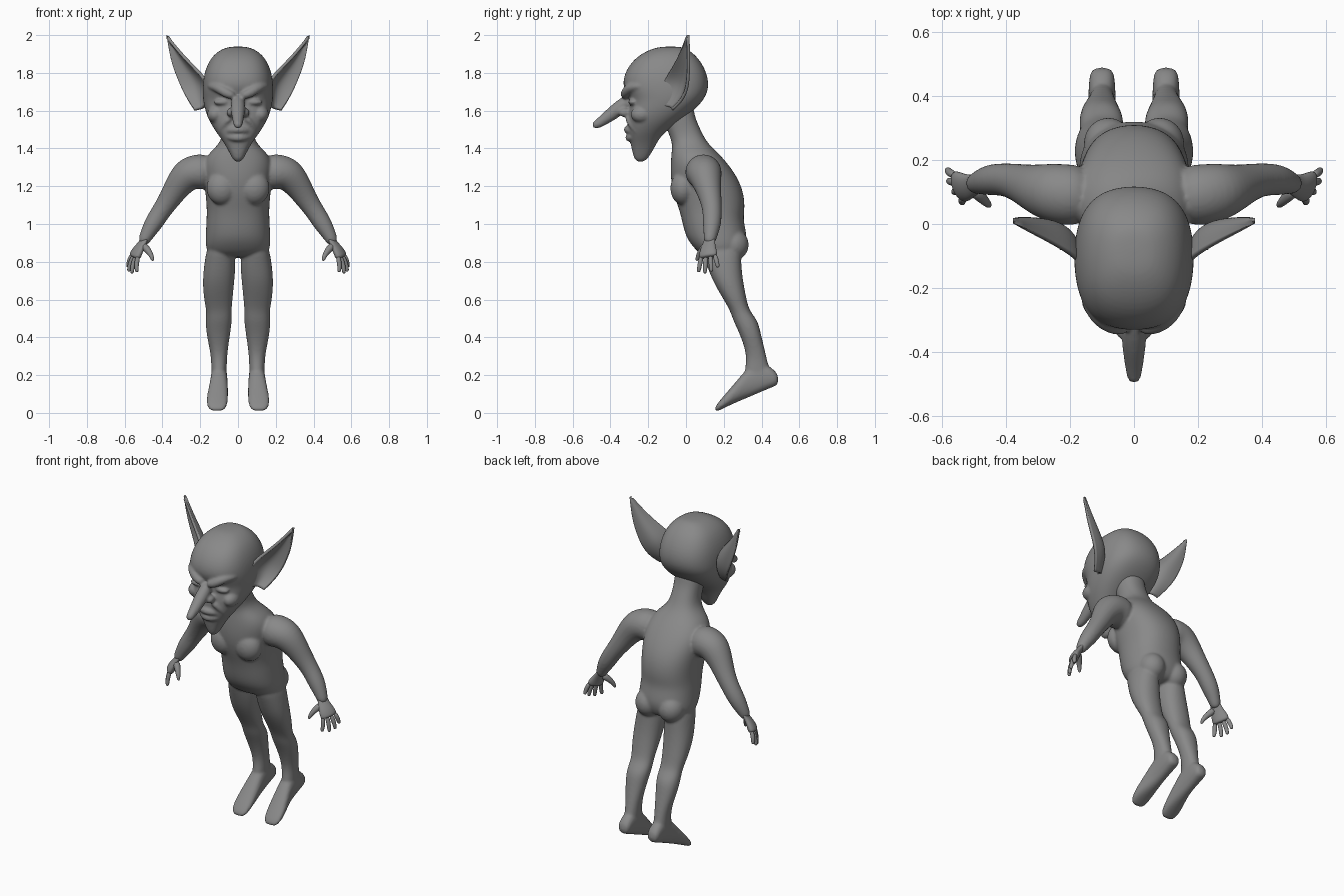
import bpy
import bmesh
from math import cos, sin, pi, copysign
from mathutils import Vector, Matrix

cube = bpy.data.objects.get("Cube")
if cube:
    bpy.data.objects.remove(cube)

skin = bpy.data.materials.new("grey_skin")
skin.use_nodes = True
skin.diffuse_color = (0.25, 0.25, 0.25, 1)
skin.node_tree.nodes["Principled BSDF"].inputs["Base Color"].default_value = skin.diffuse_color

SIDES = 16
X, Y, Z = Vector((1, 0, 0)), Vector((0, 1, 0)), Vector((0, 0, 1))


def loft(bm, rings, power=2.0):
    """Bridge superelliptic rings given as (centre, half axis, half axis)."""
    def bend(c):
        return copysign(abs(c) ** (2 / power), c) * 1.03
    loops = []
    for c, u, v in rings:
        angles = [2 * pi * i / SIDES for i in range(SIDES)]
        loops.append([bm.verts.new(c + u * bend(cos(a)) + v * bend(sin(a))) for a in angles])
    for a, b in zip(loops, loops[1:]):
        for i in range(SIDES):
            j = (i + 1) % SIDES
            bm.faces.new((a[i], a[j], b[j], b[i]))
    bm.faces.new(loops[0])
    bm.faces.new(loops[-1])


def stack(bm, rows, power=2.0):
    """Horizontal rings from rows of z, front, back, x low, x high."""
    loft(bm, [(Vector(((l + r) / 2, (f + b) / 2, z)), X * (r - l) / 2, Y * (b - f) / 2)
              for z, f, b, l, r in rows], power)


def tube(bm, path, sizes, ref=Y, flat=1.0):
    """Rings along a path; flat scales the axis across ref."""
    pts = [Vector(p) for p in path]
    rings = []
    for i, (p, s) in enumerate(zip(pts, sizes)):
        t = (pts[min(i + 1, len(pts) - 1)] - pts[max(i - 1, 0)]).normalized()
        u = t.cross(ref).normalized()
        rings.append((p, u * s * flat, t.cross(u) * s))
    loft(bm, rings)


def blob(bm, centre, radii):
    m = Matrix.Translation(centre) @ Matrix.Diagonal((*radii, 1))
    bmesh.ops.create_uvsphere(bm, u_segments=16, v_segments=10, radius=1, matrix=m)


def flip(points, side):
    return [(x * side, y, z) for x, y, z in points]


def finish(bm, name, voxel=0, thickness=0):
    bmesh.ops.recalc_face_normals(bm, faces=bm.faces)
    mesh = bpy.data.meshes.new(name)
    bm.to_mesh(mesh)
    bm.free()
    mesh.materials.append(skin)
    for p in mesh.polygons:
        p.use_smooth = True
    ob = bpy.data.objects.new(name, mesh)
    bpy.context.collection.objects.link(ob)
    sub = ob.modifiers.new("round", 'SUBSURF')
    sub.levels = sub.render_levels = 2
    sub.boundary_smooth = 'PRESERVE_CORNERS'
    if voxel:
        mod = ob.modifiers.new("fuse", 'REMESH')
        mod.mode = 'VOXEL'
        mod.voxel_size = voxel
        mod.use_smooth_shade = True
        mod = ob.modifiers.new("blend", 'SMOOTH')
        mod.factor = 0.5
        mod.iterations = 6
    if thickness:
        mod = ob.modifiers.new("thickness", 'SOLIDIFY')
        mod.thickness = thickness
        mod.offset = 0
    return ob


# Body: torso and neck
body = bmesh.new()
torso = [(.82, .1, .28, .14), (.87, .045, .31, .17), (.93, 0, .325, .17), (1.02, -.02, .3, .165),
         (1.08, -.035, .31, .163), (1.16, -.065, .305, .17), (1.24, -.08, .275, .18),
         (1.32, -.08, .22, .185), (1.38, -.075, .165, .15), (1.43, -.07, .11, .09),
         (1.5, -.1, .075, .078), (1.58, -.13, .04, .085), (1.65, -.15, .04, .08)]
stack(body, [(z, f, b, -w, w) for z, f, b, w in torso], 2.3)

leg = [(.92, .06, .29, .03, .155), (.8, .105, .29, .012, .177), (.7, .14, .3, .02, .187),
       (.6, .2, .32, .03, .18), (.54, .235, .335, .035, .166), (.49, .25, .38, .032, .17),
       (.42, .285, .395, .042, .168), (.32, .32, .42, .057, .145), (.25, .318, .435, .06, .14),
       (.17, .3, .46, .062, .142)]
# Foot rows: y, sole, top, centre x, half width
foot = [(.49, .15, .2, .1, .03), (.46, .138, .235, .1, .04), (.4, .113, .27, .1, .042),
        (.33, .083, .245, .1, .044), (.27, .058, .17, .105, .052), (.2, .026, .09, .112, .058),
        (.15, .0, .03, .11, .045)]
arm = [(.14, .09, 1.27), (.21, .09, 1.28), (.27, .1, 1.265), (.32, .115, 1.2), (.36, .13, 1.135),
       (.405, .14, 1.07), (.45, .138, 1), (.485, .13, .94), (.508, .122, .89)]
arm_size = (.09, .096, .09, .07, .058, .05, .049, .036, .027)
for s in (1, -1):
    stack(body, [(z, f, b, l * s, r * s) for z, f, b, l, r in leg], 2.2)
    loft(body, [(Vector((x * s, y, (a + b) / 2)), X * w, Z * (b - a) / 2)
                for y, a, b, x, w in foot], 2.4)
    tube(body, flip(arm, s), arm_size)
    blob(body, (.085 * s, -.015, 1.19), (.085, .07, .09))   # chest muscle
    blob(body, (.08 * s, .25, .89), (.08, .085, .085))      # buttock
finish(body, "body", voxel=.008)

# Head: skull, jaw and pointed chin
head = bmesh.new()
skull = [(1.94, -.13, -.03, .04), (1.925, -.19, .01, .09), (1.88, -.27, .065, .145),
         (1.8, -.325, .11, .178), (1.72, -.335, .12, .186), (1.66, -.29, .095, .184),
         (1.6, -.305, .04, .172), (1.54, -.31, -.04, .148), (1.48, -.305, -.12, .11),
         (1.44, -.295, -.15, .08), (1.39, -.285, -.175, .05), (1.325, -.27, -.215, .02)]
stack(head, [(z, f, b, -w, w) for z, f, b, w in skull], 2.5)

# Long drooping nose
tube(head, [(0, -.28, 1.675), (0, -.34, 1.625), (0, -.39, 1.585), (0, -.44, 1.548),
            (0, -.475, 1.525), (0, -.495, 1.518)], (.03, .038, .036, .028, .023, .014), X)
for s in (1, -1):
    blob(head, (.036 * s, -.325, 1.59), (.025, .035, .024))   # nostril
    blob(head, (.085 * s, -.28, 1.645), (.045, .027, .018))   # eyelid
    blob(head, (.12 * s, -.235, 1.58), (.045, .06, .045))     # cheekbone
    tube(head, flip([(.015, -.325, 1.675), (.06, -.325, 1.69), (.115, -.295, 1.73),
                     (.16, -.225, 1.73)], s), (.018, .026, .026, .015), Z)   # slanted brow
    tube(head, flip([(.035, -.315, 1.57), (.075, -.295, 1.53), (.1, -.255, 1.48)], s),
         (.014, .016, .01), Z)                                               # cheek fold


def lip(z, drop, front, size):
    half = [(.045, front + .02, z - drop / 3), (.085, front + .07, z - drop)]
    path = flip(half[::-1], -1) + [(0, front, z)] + half
    tube(head, path, (size * .5, size, size * 1.1, size, size * .5), Z)


lip(1.502, .018, -.318, .018)
lip(1.455, -.012, -.31, .018)
finish(head, "head", voxel=.007)

# Ears: dished sheets between an inner and an outer edge
inner = [(.17, -.11, 1.625), (.165, -.13, 1.68), (.165, -.12, 1.75), (.2, -.09, 1.8),
         (.28, -.045, 1.875), (.372, 0, 1.985)]
outer = [(.23, -.075, 1.605), (.262, -.025, 1.65), (.295, .005, 1.71), (.325, .012, 1.78),
         (.358, .015, 1.87), (.378, .01, 2)]
# Hands: palm spread along a slanted direction, then digits
spread = Vector((.4, .9, .1)).normalized()
knuckles = Vector((.545, .117, .835))
tips = [(.535, .066, .745), (.562, .1, .738), (.579, .135, .748), (.582, .17, .77)]
for side, s in (("left", 1), ("right", -1)):
    ear = bmesh.new()
    steps = 6
    grid = []
    for a, b in zip(flip(inner, s), flip(outer, s)):
        a, b = Vector(a), Vector(b)
        dish = Vector((-s, 1.3, 0)) * (b - a).length * .16
        grid.append([ear.verts.new(a.lerp(b, i / steps) + dish * sin(pi * i / steps))
                     for i in range(steps + 1)])
    for r, q in zip(grid, grid[1:]):
        for i in range(steps):
            ear.faces.new((r[i], r[i + 1], q[i + 1], q[i]))
    finish(ear, side + "_ear", thickness=.016)

    hand = bmesh.new()
    ref = Vector((spread.x * s, spread.y, spread.z))
    tube(hand, flip([(.488, .129, .935), (.505, .122, .9), (.525, .117, .87), (.542, .117, .838),
                     (.55, .117, .82)], s), (.03, .033, .044, .052, .046), ref, .5)
    for i, tip in enumerate(tips):
        root = knuckles + spread * (i - 1.5) * .026
        tip = Vector(tip)
        mid = root.lerp(tip, .55) + X * .006
        tube(hand, flip([root, mid, tip.lerp(mid, .2), tip], s), (.013, .012, .01, .006), ref)
    tube(hand, flip([(.505, .11, .89), (.475, .082, .86), (.457, .063, .83), (.45, .056, .803)], s),
         (.022, .017, .012, .007), ref)                                      # thumb
    finish(hand, side + "_hand")
